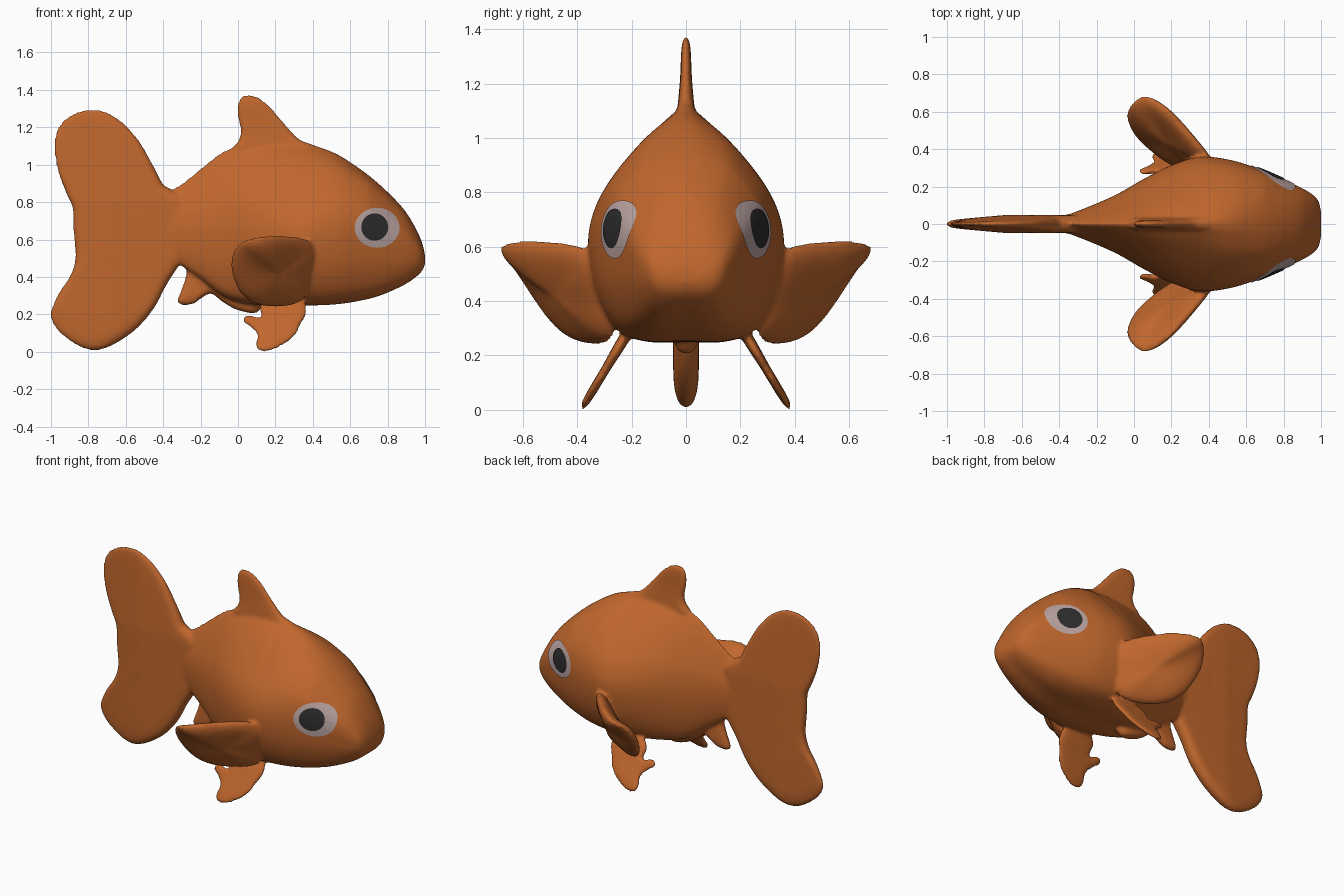
import bpy, bmesh, math
from mathutils import Vector
from mathutils.bvhtree import BVHTree

if "Cube" in bpy.data.objects:
    bpy.data.objects.remove(bpy.data.objects["Cube"])


def material(name, rgb):
    m = bpy.data.materials.new(name)
    m.diffuse_color = (*rgb, 1)
    m.use_nodes = True
    m.node_tree.nodes["Principled BSDF"].inputs["Base Color"].default_value = m.diffuse_color
    return m


ORANGE = material("orange skin", (0.53, 0.135, 0.026))
WHITE = material("eye grey white", (0.50, 0.375, 0.36))
BLACK = material("pupil black", (0.027, 0.027, 0.027))
parts = []


def spline(pts, steps, closed=False):
    """Catmull-Rom curve through points of any dimension."""
    n = len(pts)
    get = (lambda i: pts[i % n]) if closed else (lambda i: pts[max(0, min(n - 1, i))])
    out = []
    for i in range(n if closed else n - 1):
        a, b, c, d = (get(i + k) for k in (-1, 0, 1, 2))
        for s in range(steps):
            t = s / steps
            out.append([0.5 * (2 * q + (r - p) * t + (2 * p - 5 * q + 4 * r - u) * t * t
                               + (3 * q - p - 3 * r + u) * t ** 3)
                        for p, q, r, u in zip(a, b, c, d)])
    if not closed:
        out.append(list(pts[-1]))
    return out


def finish(bm, name, mat, recalc=True):
    if recalc:
        bmesh.ops.recalc_face_normals(bm, faces=bm.faces)
    me = bpy.data.meshes.new(name)
    bm.to_mesh(me)
    bm.free()
    me.materials.append(mat)
    me.polygons.foreach_set("use_smooth", [True] * len(me.polygons))
    ob = bpy.data.objects.new(name, me)
    bpy.context.collection.objects.link(ob)
    return ob


def bridge(bm, r0, r1):
    n = len(r0)
    for i in range(n):
        bm.faces.new((r0[i], r0[(i + 1) % n], r1[(i + 1) % n], r1[i]))


def fin(name, outline, centre, thick, side=1, power=6, relax=0):
    """Pillow-shaped plate: rings shrink to the centre while gaining thickness."""
    flip = lambda p: Vector((p[0], p[1] * side, p[2]))
    pts = [flip(p) for p in spline(outline, 5, True)]
    c = flip(centre)
    nrm = Vector()
    for p, q in zip(pts, pts[1:] + pts[:1]):
        nrm += (p - c).cross(q - c)
    nrm.normalize()
    bm = bmesh.new()
    rim = [bm.verts.new(p) for p in pts]
    for sgn in (1, -1):
        prev = rim
        for s in (0.99, 0.965, 0.92, 0.85, 0.7, 0.5, 0.25):
            ring = []
            for p in pts:
                q = c.lerp(p, s)
                ring.append(bm.verts.new(q + nrm * sgn * thick(q) * math.sqrt(1 - s ** power)))
            bridge(bm, prev, ring)
            prev = ring
        mid = bm.verts.new(c + nrm * sgn * thick(c))
        for i in range(len(prev)):
            bm.faces.new((prev[i], prev[(i + 1) % len(prev)], mid))
    inner = [v for v in bm.verts if v not in set(rim)]
    for _ in range(relax):
        bmesh.ops.smooth_vert(bm, verts=inner, factor=0.5,
                              use_axis_x=True, use_axis_y=True, use_axis_z=True)
    parts.append(finish(bm, name, ORANGE))


# Body: x, bottom, top, half width; section turns from egg to boxy at the head
stations = [(-.50, .60, .72, .03), (-.36, .50, .86, .05), (-.30, .46, .90, .07),
            (-.20, .39, .98, .11), (-.08, .30, 1.07, .165), (.05, .26, 1.11, .24),
            (.20, .25, 1.12, .315), (.35, .25, 1.115, .36), (.50, .255, 1.07, .347),
            (.62, .27, 1.0, .312), (.75, .30, .90, .258), (.88, .355, .77, .20),
            (.95, .40, .66, .16), (.985, .435, .58, .125), (1.0, .47, .515, .07)]
egg = [(0, 0), (.4, .0), (.7, .05), (.92, .21), (1, .42), (.91, .58),
       (.69, .72), (.36, .88), (.12, .97), (0, 1)]
box = [(0, 0), (.4, .0), (.72, .07), (.92, .25), (.99, .44), (1, .60),
       (.91, .75), (.59, .92), (.26, .985), (0, 1)]


def section(x):
    k = max(0, min(1, (x - .35) / .35))
    half = [(a[0] + k * (b[0] - a[0]), a[1] + k * (b[1] - a[1])) for a, b in zip(egg, box)]
    return spline(half + [(-w, h) for w, h in half[-2:0:-1]], 4, True)


bm = bmesh.new()
rings = [[bm.verts.new((x, w * hw, lo + h * (hi - lo))) for w, h in section(x)]
         for x, lo, hi, hw in spline(stations, 5)]
for r0, r1 in zip(rings, rings[1:]):
    bridge(bm, r0, r1)
bm.faces.new(rings[0])
bm.faces.new(rings[-1])
body = finish(bm, "body_and_fins", ORANGE)
parts.append(body)

# Tail fin, thinner towards its back and top
tail = [(-.36, .87), (-.40, .895), (-.45, .99), (-.53, 1.13), (-.62, 1.23), (-.70, 1.28),
        (-.78, 1.297), (-.88, 1.275), (-.96, 1.205), (-.985, 1.10), (-.965, .97), (-.92, .85),
        (-.885, .77), (-.88, .65), (-.87, .5), (-.90, .40), (-.96, .31), (-1.004, .20),
        (-.97, .12), (-.88, .045), (-.78, .007), (-.68, .03), (-.55, .115), (-.45, .23),
        (-.38, .36), (-.31, .47), (-.25, .58), (-.25, .78)]
fin("tail_fin", [(x, 0, z) for x, z in tail], (-.6, 0, .65),
    lambda p: min(.048, .02 + .09 * (p.x + 1)) * min(1, max(.45, 1 - 1.3 * (p.z - .8))), power=18)

# Dorsal fin
dorsal = [(-.03, 1.07), (0, 1.125), (.015, 1.18), (0, 1.25), (0, 1.33), (.03, 1.37),
          (.10, 1.365), (.17, 1.313), (.25, 1.22), (.33, 1.135), (.43, 1.085), (.3, 1.0), (.1, 1.0)]
fin("dorsal_fin", [(x, 0, z) for x, z in dorsal], (.12, 0, 1.14),
    lambda p: .02 + .15 * max(0, 1.25 - p.z) ** 1.3)

# Anal fin and belly keel
anal = [(-.26, .47), (-.28, .40), (-.30, .34), (-.325, .27), (-.30, .25), (-.24, .255),
        (-.19, .29), (-.14, .31), (-.08, .265), (0, .222), (.10, .208), (.13, .28),
        (0, .38), (-.15, .47)]
fin("anal_fin", [(x, 0, z) for x, z in anal], (-.17, 0, .38),
    lambda p: .03 + .06 * max(0, p.x + .25))

# Side fins, both sides
pectoral = [(.42, .32, .52), (.39, .37, .59), (.30, .48, .615), (.18, .61, .62), (.06, .685, .60),
            (-.01, .645, .56), (-.04, .58, .46), (0, .49, .33), (.08, .41, .26),
            (.20, .32, .24), (.34, .27, .27), (.40, .27, .40)]
pelvic = [(.37, .23), (.34, .15), (.30, .08), (.22, .025), (.14, 0), (.095, .025), (.10, .09),
          (.07, .13), (.025, .165), (.05, .195), (.12, .18), (.12, .25), (.2, .31), (.32, .31)]
for side, label in ((-1, "near"), (1, "far")):
    fin("pectoral_fin_" + label, pectoral, (.20, .46, .43), lambda p: .045, side, relax=10)
    fin("pelvic_fin_" + label, [(x, .385 - .6 * z, z) for x, z in pelvic],
        (.2, .385 - .6 * .15, .15), lambda p: .016 + .05 * max(0, p.z - .15), side)

# Fuse body and fins into one smooth skin
bpy.ops.object.select_all(action='DESELECT')
for ob in parts:
    ob.select_set(True)
bpy.context.view_layer.objects.active = body
bpy.ops.object.join()
remesh = body.modifiers.new("fuse", 'REMESH')
remesh.mode = 'VOXEL'
remesh.voxel_size = 0.01
remesh.use_smooth_shade = True
smooth = body.modifiers.new("soften", 'SMOOTH')
smooth.factor = 0.5
smooth.iterations = 8
bpy.ops.object.convert(target='MESH')
body = bpy.context.view_layer.objects.active
skin = BVHTree.FromObject(body, bpy.context.evaluated_depsgraph_get())

# Eyes: thin discs laid on the skin
for side, label in ((-1, "near"), (1, "far")):
    for name, mat, cx, cz, rx, rz, lift in (("eye_white_", WHITE, .742, .662, .12, .107, .004),
                                            ("pupil_", BLACK, .727, .665, .072, .073, .008)):
        bm = bmesh.new()

        def on_skin(r, a):
            start = Vector((cx + rx * r * math.cos(a), side * 2, cz + rz * r * math.sin(a)))
            hit = skin.ray_cast(start, Vector((0, -side, 0)))[0]
            return bm.verts.new(hit + Vector((.5, side, .2)) * lift)

        mid = on_skin(0, 0)
        prev = None
        for k in range(1, 9):
            ring = [on_skin(k / 8, math.tau * i / 40 * -side) for i in range(40)]
            if prev:
                bridge(bm, prev, ring)
            else:
                for i in range(40):
                    bm.faces.new((mid, ring[i], ring[(i + 1) % 40]))
            prev = ring
        bm.normal_update()
        for f in list(bm.faces):
            if f.normal.y * side < 0:
                f.normal_flip()
        finish(bm, name + label, mat, False)
